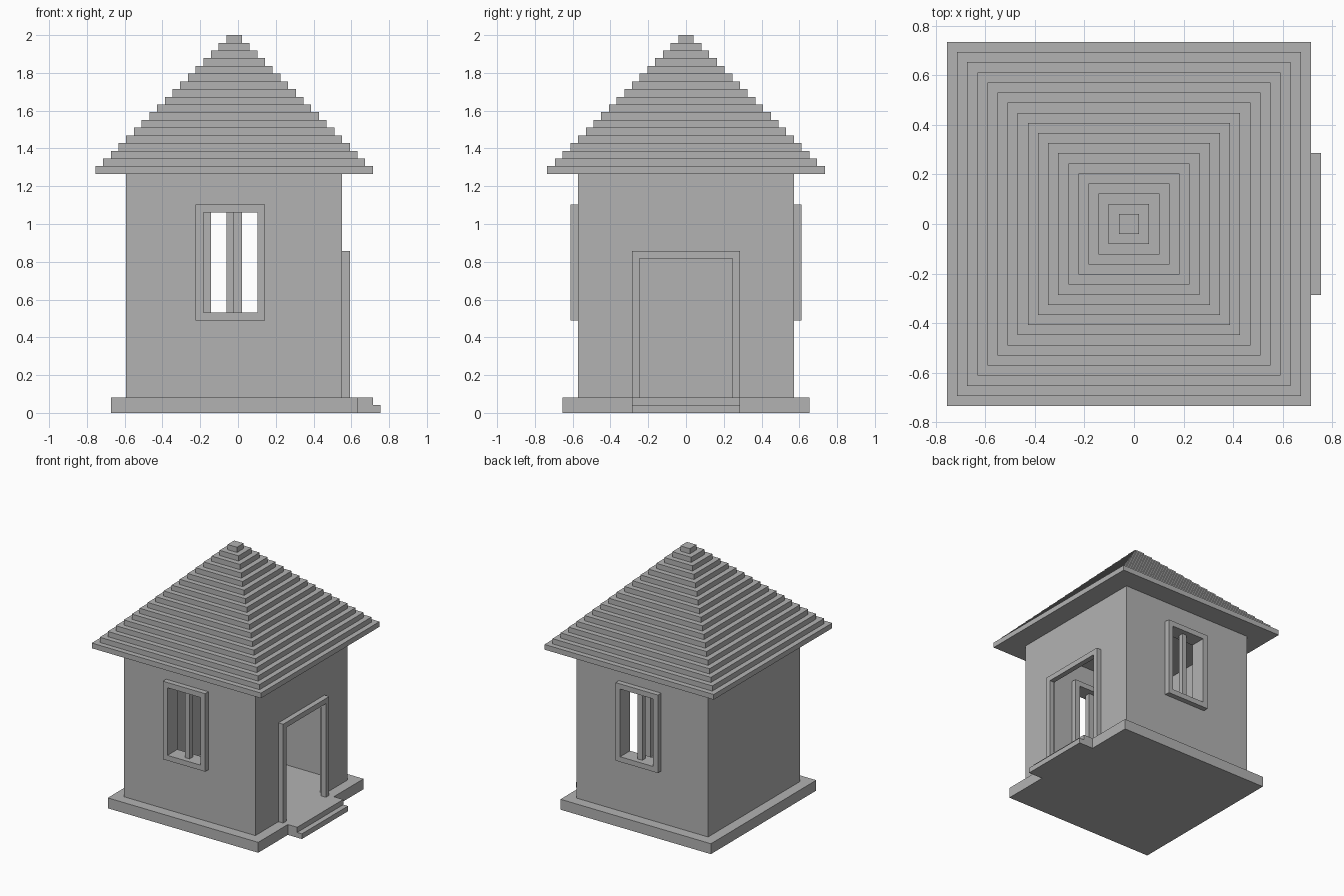
import bpy
import bmesh
from mathutils import Vector

U = 2 / 49  # everything sits on one regular grid of this pitch

default = bpy.data.objects.get("Cube")
if default:
    bpy.data.objects.remove(default)

stone = bpy.data.materials.new("plain_grey")
stone.use_nodes = True
grey = (0.45, 0.45, 0.45, 1)
stone.diffuse_color = grey
stone.node_tree.nodes["Principled BSDF"].inputs["Base Color"].default_value = grey


def add_object(name, bm):
    mesh = bpy.data.meshes.new(name)
    bmesh.ops.recalc_face_normals(bm, faces=bm.faces)
    bm.to_mesh(mesh)
    bm.free()
    mesh.materials.append(stone)
    obj = bpy.data.objects.new(name, mesh)
    bpy.context.collection.objects.link(obj)
    return obj


def box(name, x, y, z):
    """Box from three (low, high) ranges in grid units."""
    bm = bmesh.new()
    bmesh.ops.create_cube(bm, size=1)
    low, high = (Vector(v) * U for v in zip(x, y, z))
    bmesh.ops.scale(bm, vec=high - low, verts=bm.verts)
    bmesh.ops.translate(bm, vec=(low + high) / 2, verts=bm.verts)
    return add_object(name, bm)


def ring(name, axis, depth, outer, inner, open_bottom=False):
    """Upright panel with a rectangular hole; rectangles are (left, right, bottom, top)."""
    middle = sum(depth) / 2

    def corners(left, right, bottom, top):
        flat = [(left, bottom), (right, bottom), (right, top), (left, top)]
        return [bm.verts.new(Vector((middle, a, z) if axis == "x" else (a, middle, z)) * U)
                for a, z in flat]

    bm = bmesh.new()
    out, hole = corners(*outer), corners(*inner)
    for i in range(1 if open_bottom else 0, 4):
        j = (i + 1) % 4
        bm.faces.new((out[i], out[j], hole[j], hole[i]))
    obj = add_object(name, bm)
    solid = obj.modifiers.new("thickness", "SOLIDIFY")
    solid.thickness = (depth[1] - depth[0]) * U
    solid.offset = 0
    return obj


# Base slab and entrance steps
box("base_slab", (-16.5, 15.5), (-16, 16), (0, 2))
box("upper_step", (15.5, 17.5), (-7, 7), (0, 2))
box("lower_step", (17.5, 18.5), (-7, 7), (0, 1))

# Front and back walls with framed windows and a central bar
for side, sign, centre in (("front", -1, -1), ("back", 1, 0)):
    def span(a, b):
        return tuple(sorted((sign * a, sign * b)))

    opening = (centre - 4.5, centre + 4.5, 12, 27)
    glass_gap = (centre - 3.5, centre + 3.5, 13, 26)
    ring(side + "_wall", "y", span(13, 14), (-14.5, 13.5, 2, 31), opening)
    ring(side + "_window_frame", "y", span(12, 15), opening, glass_gap)
    box(side + "_window_bar", (centre - 0.5, centre + 0.5), span(13, 14), (13, 26))

# Side walls: one plain, one with the doorway
box("plain_side_wall", (-14.5, -13.5), (-13, 13), (2, 31))
doorway = (-7, 7, 2, 21)
ring("door_wall", "x", (12.5, 13.5), (-13, 13, 2, 31), doorway, open_bottom=True)
ring("door_frame", "x", (13.5, 14.5), doorway, (-6, 6, 2, 20), open_bottom=True)

# Stepped pyramid roof
for level in range(18):
    half = 18 - level
    box(f"roof_tier_{level + 1}", (-0.5 - half, -0.5 + half), (-half, half),
        (31 + level, 32 + level))
